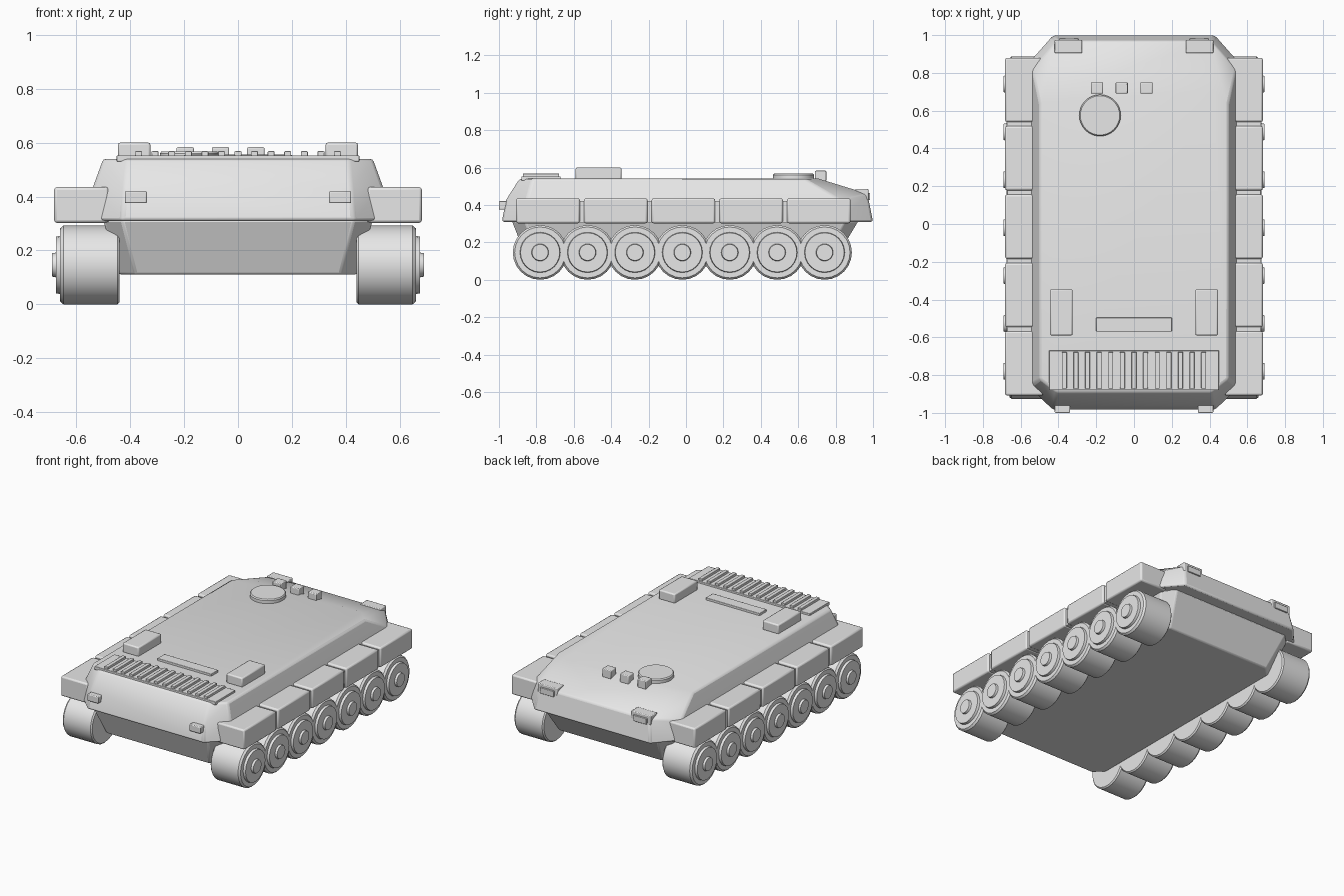
import bpy, bmesh, math

cube = bpy.data.objects.get("Cube")
if cube:
    bpy.data.objects.remove(cube, do_unlink=True)

grey = bpy.data.materials.new("light_grey")
grey.use_nodes = True
grey.diffuse_color = (0.8, 0.8, 0.8, 1)
grey.node_tree.nodes["Principled BSDF"].inputs["Base Color"].default_value = (0.8, 0.8, 0.8, 1)


def finish(name, bm, bevel=0.0):
    bmesh.ops.recalc_face_normals(bm, faces=bm.faces[:])
    mesh = bpy.data.meshes.new(name)
    bm.to_mesh(mesh)
    bm.free()
    mesh.materials.append(grey)
    obj = bpy.data.objects.new(name, mesh)
    bpy.context.collection.objects.link(obj)
    if bevel:
        mod = obj.modifiers.new("bevel", "BEVEL")
        mod.width = bevel
        mod.segments = 2
        mod.limit_method = "ANGLE"
    bpy.ops.object.select_all(action="DESELECT")
    obj.select_set(True)
    bpy.context.view_layer.objects.active = obj
    bpy.ops.object.shade_smooth_by_angle(angle=math.radians(35))
    return obj


def box(name, x, y, z, bevel=0.005):
    bm = bmesh.new()
    bmesh.ops.create_cube(bm, size=1)
    for v in bm.verts:
        for i, (a, b) in enumerate((x, y, z)):
            v.co[i] = (a + b) / 2 + v.co[i] * (b - a)
    return finish(name, bm, bevel)


def mirrored_box(name, x, y, z, bevel=0.005):
    box("left_" + name, x, y, z, bevel)
    box("right_" + name, (-x[1], -x[0]), y, z, bevel)


def convex(name, points, bevel):
    # Convex shell around points given for the left half
    bm = bmesh.new()
    for x, y, z in points:
        for s in (1, -1):
            bm.verts.new((s * x, y, z))
    bmesh.ops.convex_hull(bm, input=bm.verts[:])
    bmesh.ops.dissolve_limit(bm, angle_limit=0.02, verts=bm.verts[:], edges=bm.edges[:])
    return finish(name, bm, bevel)


def lathe(name, profile, sides, location, axis="x"):
    # Closed solid of revolution from (radius, height) pairs
    bm = bmesh.new()
    rings = []
    for r, h in profile:
        ring = []
        for i in range(sides):
            a = 2 * math.pi * i / sides
            c, s = r * math.cos(a), r * math.sin(a)
            ring.append(bm.verts.new((h, c, s) if axis == "x" else (c, s, h)))
        rings.append(ring)
    for lo, hi in zip(rings, rings[1:]):
        for i in range(sides):
            j = (i + 1) % sides
            bm.faces.new((lo[i], lo[j], hi[j], hi[i]))
    bm.faces.new(rings[0])
    bm.faces.new(rings[-1])
    obj = finish(name, bm)
    obj.location = location
    return obj


# Hull: sloped upper body and tub below it
convex("upper_hull", [
    (0.43, -0.985, 0.31), (0.58, -0.84, 0.31), (0.58, 0.83, 0.31), (0.43, 1.0, 0.31),
    (0.42, -0.96, 0.43), (0.54, -0.85, 0.43), (0.54, 0.82, 0.43),
    (0.41, -0.89, 0.54), (0.50, -0.82, 0.54), (0.50, 0.63, 0.54), (0.42, 0.71, 0.54),
    (0.41, 0.97, 0.46)], 0.012)
convex("lower_hull", [
    (0.43, -0.93, 0.312), (0.50, -0.86, 0.312), (0.50, 0.85, 0.312), (0.43, 0.92, 0.312),
    (0.44, -0.87, 0.24), (0.44, 0.82, 0.24),
    (0.38, -0.85, 0.11), (0.44, -0.79, 0.11), (0.44, 0.74, 0.11), (0.38, 0.80, 0.11)], 0.008)

# Side skirts: five panels over an inset backing strip
mirrored_box("skirt_backing", (0.48, 0.67), (-0.89, 0.86), (0.305, 0.42), 0)
for i in range(5):
    y = -0.908 + i * 0.362
    mirrored_box(f"skirt_panel_{i + 1}", (0.48, 0.682), (y, y + 0.34), (0.302, 0.435), 0.01)

# Road wheels: tyre, raised disc and hub in one profile
wheel = [(0.138, 0.44), (0.146, 0.448), (0.146, 0.648), (0.136, 0.66), (0.108, 0.66),
         (0.105, 0.676), (0.046, 0.676), (0.043, 0.69)]
for side, s in (("left", 1), ("right", -1)):
    for i in range(7):
        profile = [(r, s * h) for r, h in wheel]
        lathe(f"{side}_wheel_{i + 1}", profile, 24, (0, -0.78 + i * 0.2535, 0.146))

# Roof hatch and periscopes
lathe("roof_hatch", [(0.11, 0.53), (0.11, 0.56), (0.104, 0.567)], 32, (-0.18, 0.575, 0), "z")
for i in range(3):
    x = -0.196 + i * 0.131
    box(f"periscope_{i + 1}", (x - 0.032, x + 0.032), (0.69, 0.75), (0.525, 0.583))

# Engine deck
mirrored_box("deck_box", (0.325, 0.445), (-0.59, -0.345), (0.535, 0.6), 0.008)
box("deck_bar", (-0.2, 0.2), (-0.57, -0.495), (0.535, 0.555), 0.003)
box("grille_plate", (-0.45, 0.45), (-0.88, -0.67), (0.53, 0.553), 0.003)
for i in range(13):
    x = (i - 6) * 0.0615
    box(f"grille_slat_{i + 1}", (x - 0.013, x + 0.013), (-0.872, -0.678), (0.545, 0.568), 0.003)

# Lights at both ends
mirrored_box("front_light", (0.338, 0.42), (-1.0, -0.95), (0.375, 0.42))
mirrored_box("rear_light", (0.275, 0.42), (0.905, 0.975), (0.425, 0.485))
mirrored_box("rear_lens", (0.295, 0.395), (0.96, 0.985), (0.425, 0.465), 0.003)
